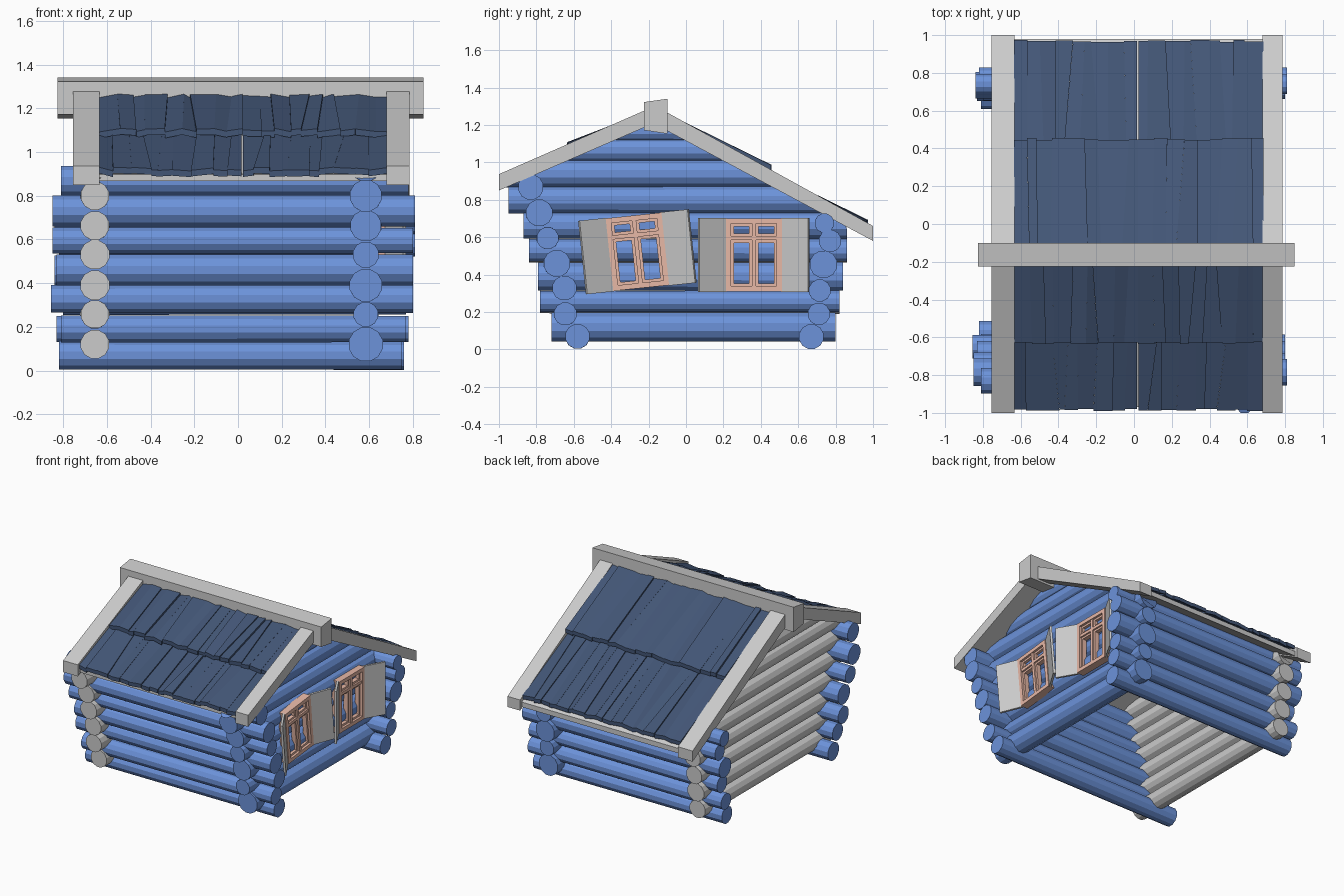
import bpy, bmesh, math, random
from mathutils import Matrix, Vector

if "Cube" in bpy.data.objects:
    bpy.data.objects.remove(bpy.data.objects["Cube"])

random.seed(4)


def material(name, rgb):
    m = bpy.data.materials.new(name)
    m.diffuse_color = (*rgb, 1)
    m.use_nodes = True
    m.node_tree.nodes["Principled BSDF"].inputs["Base Color"].default_value = m.diffuse_color
    return m


BLUE = material("blue_wood", (0.15, 0.29, 0.70))
DARK = material("dark_shingle", (0.055, 0.092, 0.18))
PEACH = material("peach_paint", (0.80, 0.48, 0.38))


def finish(name, bm, mat=None):
    bmesh.ops.recalc_face_normals(bm, faces=bm.faces[:])
    me = bpy.data.meshes.new(name)
    bm.to_mesh(me)
    bm.free()
    ob = bpy.data.objects.new(name, me)
    bpy.context.collection.objects.link(ob)
    if mat:
        me.materials.append(mat)
    return ob


def under_front(z):
    return -1 + (z - 0.87) / 0.4375


def under_back(z):
    return 1 - (z - 0.60) / 0.535


def add_log(bm, axis, a0, a1, across, z, r):
    """12-sided log along x or y; y logs are trimmed to the roof slope."""
    turn = Matrix.Rotation(math.pi / 2, 4, 'Y' if axis == 'x' else 'X')
    mid = (a0 + a1) / 2
    loc = (mid, across, z) if axis == 'x' else (across, mid, z)
    vs = bmesh.ops.create_cone(
        bm, cap_ends=True, segments=12, depth=a1 - a0,
        radius1=r * random.uniform(0.95, 1.03), radius2=r * random.uniform(0.95, 1.03),
        matrix=Matrix.Translation(loc) @ turn @ Matrix.Rotation(math.pi / 12, 4, 'Z'))['verts']
    if axis == 'y':
        for v in vs:
            v.co.y = min(max(v.co.y, under_front(v.co.z)), under_back(v.co.z))


def add_box(bm, center, size, mat):
    m = mat @ Matrix.Translation(center) @ Matrix.Diagonal((*size, 1))
    bmesh.ops.create_cube(bm, size=1, matrix=m)


def prism(name, pts, x0, x1):
    """Side profile (y, z) extruded across x."""
    bm = bmesh.new()
    f = bm.faces.new([bm.verts.new((x0, y, z)) for y, z in pts])
    ext = bmesh.ops.extrude_face_region(bm, geom=[f])['geom']
    for v in ext:
        if isinstance(v, bmesh.types.BMVert):
            v.co.x = x1
    return finish(name, bm)


# Front and back walls: x start, x end, y, z, radius (leaning outwards)
front = [(-.82, .75, -.58, .07, .07), (-.81, .77, -.645, .19, .065), (-.855, .80, -.65, .328, .068),
         (-.83, .80, -.69, .46, .072), (-.85, .80, -.74, .595, .062), (-.85, .81, -.785, .73, .075),
         (-.81, .78, -.83, .868, .072)]
back = [(-.81, .76, .67, .068, .066), (-.83, .78, .71, .19, .06), (-.80, .77, .715, .315, .062),
        (-.84, .80, .735, .455, .075), (-.82, .81, .77, .58, .06), (-.84, .81, .74, .675, .055)]
for name, rows in (("front_log_wall", front), ("back_log_wall", back)):
    bm = bmesh.new()
    for x0, x1, y, z, r in rows:
        add_log(bm, 'x', x0, x1, y, z, r)
    finish(name, bm, BLUE)

# Side walls with gables: y start, y end, z, radius
side = [(-.72, .80, .12, .08), (-.78, .82, .257, .06), (-.79, .84, .39, .08), (-.84, .86, .53, .06),
        (-.87, .86, .663, .075), (-.95, .9, .80, .075), (-1, 1, .94, .075), (-1, 1, 1.065, .065),
        (-1, 1, 1.165, .055)]
for name, x, mat in (("right_log_wall", .585, BLUE), ("left_log_wall", -.655, None)):
    bm = bmesh.new()
    for y0, y1, z, r in side:
        add_log(bm, 'y', y0, y1, x, z, r if mat else .069)
    finish(name, bm, mat)

# Ridge beam
prism("ridge_beam", [(-.225, 1.172), (-.225, 1.322), (-.10, 1.34), (-.10, 1.153)], -.825, .85)

# Barge boards and thin roof decks
slopes = {"front": [(-1, .85), (-1, .937), (-.165, 1.302), (-.165, 1.212)],
          "back": [(1, .58), (1, .66), (-.165, 1.302), (-.165, 1.203)]}
for s, pts in slopes.items():
    prism(s + "_left_barge_board", pts, -.755, -.633)
    prism(s + "_right_barge_board", pts, .68, .785)
prism("front_roof_deck", [(-.97, .868), (-.97, .898), (-.165, 1.25), (-.165, 1.22)], -.64, .69)
prism("back_roof_deck", [(.98, .60), (.98, .637), (-.165, 1.26), (-.165, 1.22)], -.64, .69)


# Irregular plank shingles
def shingle_row(name, low, high, gap):
    bm = bmesh.new()
    (yl, zl), (yh, zh) = low, high
    for start, end in ((-.635, .02 - gap), (.02 + gap, .685)):
        n = 9
        cuts = [(start + (end - start) * i / n) for i in range(n + 1)]
        bot = [c + (random.uniform(-.028, .028) if 0 < i < n else 0) for i, c in enumerate(cuts)]
        top = [c + (random.uniform(-.028, .028) if 0 < i < n else 0) for i, c in enumerate(cuts)]
        for i in range(n):
            dy = random.uniform(-.006, .006)
            lift = [random.uniform(-.009, .009) for _ in range(2)]
            corners = [(bot[i], yl + dy, zl + lift[0]), (bot[i + 1], yl + dy, zl + lift[1]),
                       (top[i + 1], yh, zh + lift[1]), (top[i], yh, zh + lift[0])]
            up = [bm.verts.new(c) for c in corners]
            dn = [bm.verts.new((x, y, z - .028)) for x, y, z in corners]
            bm.faces.new(up)
            bm.faces.new(dn[::-1])
            for k in range(4):
                j = (k + 1) % 4
                bm.faces.new((up[k], dn[k], dn[j], up[j]))
    finish(name, bm, DARK)


shingle_row("front_lower_shingles", (-.985, .922), (-.58, 1.088), .003)
shingle_row("front_upper_shingles", (-.63, 1.10), (-.18, 1.275), 0)
shingle_row("back_lower_shingles", (.968, .685), (.40, .965), .003)
shingle_row("back_upper_shingles", (.45, .98), (-.13, 1.268), 0)


# Windows on the right wall, each with two half-open shutters
def window(name, y, z, tilt, swing):
    m = Matrix.Translation((.665, y, z)) @ Matrix.Rotation(math.radians(tilt), 4, 'X')
    w, h, bar = .30, .39, .028
    bm = bmesh.new()
    for s in (-1, 1):
        add_box(bm, (0, s * (w - bar) / 2, 0), (.06, bar, h), m)
        add_box(bm, (0, 0, s * (h - bar) / 2), (.06, w, bar), m)
    add_box(bm, (0, 0, 0), (.05, .022, h - bar), m)
    add_box(bm, (0, 0, .09), (.05, w - bar, .022), m)
    # inner sash bars around each pane
    for s in (-1, 1):
        for z0, z1 in ((-h / 2 + bar, .079), (.101, h / 2 - bar)):
            zc, hh = (z0 + z1) / 2, z1 - z0
            for yy in (.018, w / 2 - bar - .007):
                add_box(bm, (-.005, s * yy, zc), (.035, .015, hh), m)
            for zz in (z0 + .007, z1 - .007):
                add_box(bm, (-.005, s * .067, zz), (.035, .11, .015), m)
    finish(name + "_frame", bm, PEACH)
    for s, side_name in ((-1, "left"), (1, "right")):
        bm = bmesh.new()
        hinge = m @ Matrix.Translation((.015, s * w / 2, 0)) @ Matrix.Rotation(-s * math.radians(swing), 4, 'Z')
        add_box(bm, (0, s * .083, 0), (.016, .166, .395), hinge)
        finish(name + "_" + side_name + "_shutter", bm)


window("near_window", -.26, .522, 6, 30)
window("far_window", .363, .505, 0, 30)
